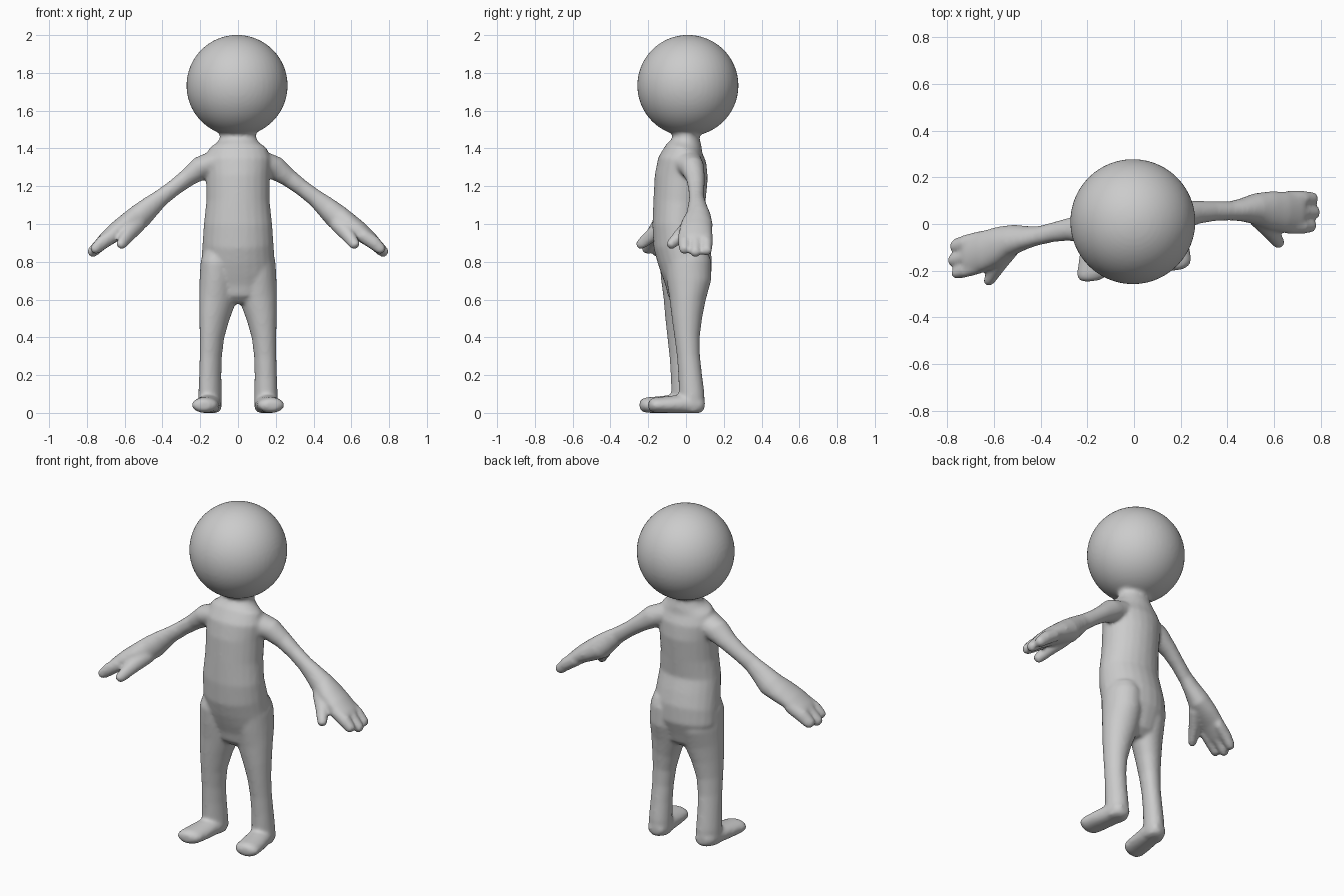
import bpy, bmesh, math
from mathutils import Vector, Matrix

bm = bmesh.new()
SEG = 24
SHEAR = 0.26   # the -x limbs swing forward by this slope


def loft(rows, side='Y', mirror=False):
    """Closed round-ended tube. Row = x, y, z, half size along side axis, other half size."""
    axis = Vector((0, 1, 0)) if side == 'Y' else Vector((1, 0, 0))
    pts = [Vector(r[:3]) for r in rows]
    n = len(pts)
    rings = []
    for i, r in enumerate(rows):
        t = (pts[min(i + 1, n - 1)] - pts[max(i - 1, 0)]).normalized()
        a, b = r[3] + 0.003, r[4] + 0.003
        ring = [(pts[i], t, a, b)]
        caps = [(pts[i] + t * (min(a, b) * d * (-1 if i == 0 else 1)), t, a * s, b * s)
                for d, s in ((0.5, 0.87), (0.85, 0.5))]
        if i == 0:
            ring = caps[::-1] + ring
        elif i == n - 1:
            ring = ring + caps
        rings += ring
    for sgn in ((1, -1) if mirror else (1,)):
        loops = []
        for p, t, a, b in rings:
            u = (axis - t * axis.dot(t)).normalized()
            v = t.cross(u)
            loop = []
            for k in range(SEG):
                ang = 2 * math.pi * k / SEG
                c = p + u * (a * math.cos(ang)) + v * (b * math.sin(ang))
                if sgn < 0:
                    c = Vector((-c.x, c.y - SHEAR * c.x, c.z))
                c.z = max(c.z, 0.0)
                loop.append(bm.verts.new(c))
            loops.append(loop)
        for l0, l1 in zip(loops, loops[1:]):
            for k in range(SEG):
                j = (k + 1) % SEG
                bm.faces.new((l0[k], l0[j], l1[j], l1[k]))
        bm.faces.new(loops[0][::-1])
        bm.faces.new(loops[-1])


# head
bmesh.ops.create_uvsphere(bm, u_segments=48, v_segments=32, radius=0.268,
                          matrix=Matrix.Translation((-0.005, 0.01, 1.733)))

# neck and torso
torso = [  # z, centre y, half depth, half width
    (1.52, 0, .075, .095), (1.455, 0, .068, .093), (1.43, 0, .08, .108),
    (1.40, -.01, .095, .15), (1.34, -.02, .125, .172), (1.25, -.025, .138, .166),
    (1.12, -.035, .135, .165), (1.0, -.043, .132, .178), (.9, -.028, .143, .185),
    (.82, -.008, .142, .19), (.74, .003, .13, .193), (.67, 0, .105, .17)]
loft([(0, cy, z, ry, rx) for z, cy, ry, rx in torso])

# legs
loft([(.095, .01, .80, .12, .10), (.10, .015, .70, .115, .101), (.108, .008, .60, .093, .096),
      (.126, .005, .50, .077, .077), (.138, .006, .40, .064, .062), (.144, .013, .30, .058, .056),
      (.147, .022, .20, .060, .056), (.148, .030, .10, .065, .059), (.148, .030, .04, .065, .06)],
     mirror=True)

# feet
loft([(.148, .055, .045, .056, .048), (.152, 0, .047, .062, .05), (.165, -.09, .043, .068, .043),
      (.175, -.163, .041, .068, .038)], side='X', mirror=True)

# arms and palms
loft([(.10, .0, 1.335, .08, .06), (.20, .035, 1.295, .06, .06), (.27, .05, 1.243, .047, .045),
      (.34, .055, 1.19, .040, .040), (.41, .056, 1.137, .038, .043), (.46, .06, 1.095, .046, .053),
      (.52, .065, 1.04, .064, .064), (.58, .058, 1.003, .080, .056), (.64, .052, .965, .085, .047),
      (.70, .05, .918, .085, .038)], mirror=True)

# fingers
for y, reach in ((-.008, -.012), (.05, .004), (.108, -.004)):
    loft([(.66, y, .94, .031, .034), (.72, y, .90, .031, .034),
          (.765 + reach, y, .857 - reach, .027, .027)], mirror=True)

# thumbs
loft([(.53, .03, 1.0, .04, .042), (.58, -.025, .945, .034, .036), (.617, -.078, .893, .024, .026)],
     mirror=True)

bmesh.ops.recalc_face_normals(bm, faces=bm.faces[:])
mesh = bpy.data.meshes.new("body")
bm.to_mesh(mesh)
bm.free()
body = bpy.data.objects.new("body", mesh)
bpy.context.collection.objects.link(body)

# fuse all parts into one soft skin
rm = body.modifiers.new("fuse", 'REMESH')
rm.mode = 'VOXEL'
rm.voxel_size = 0.01
rm.use_smooth_shade = True
sm = body.modifiers.new("soften", 'SMOOTH')
sm.factor = 0.5
sm.iterations = 7
